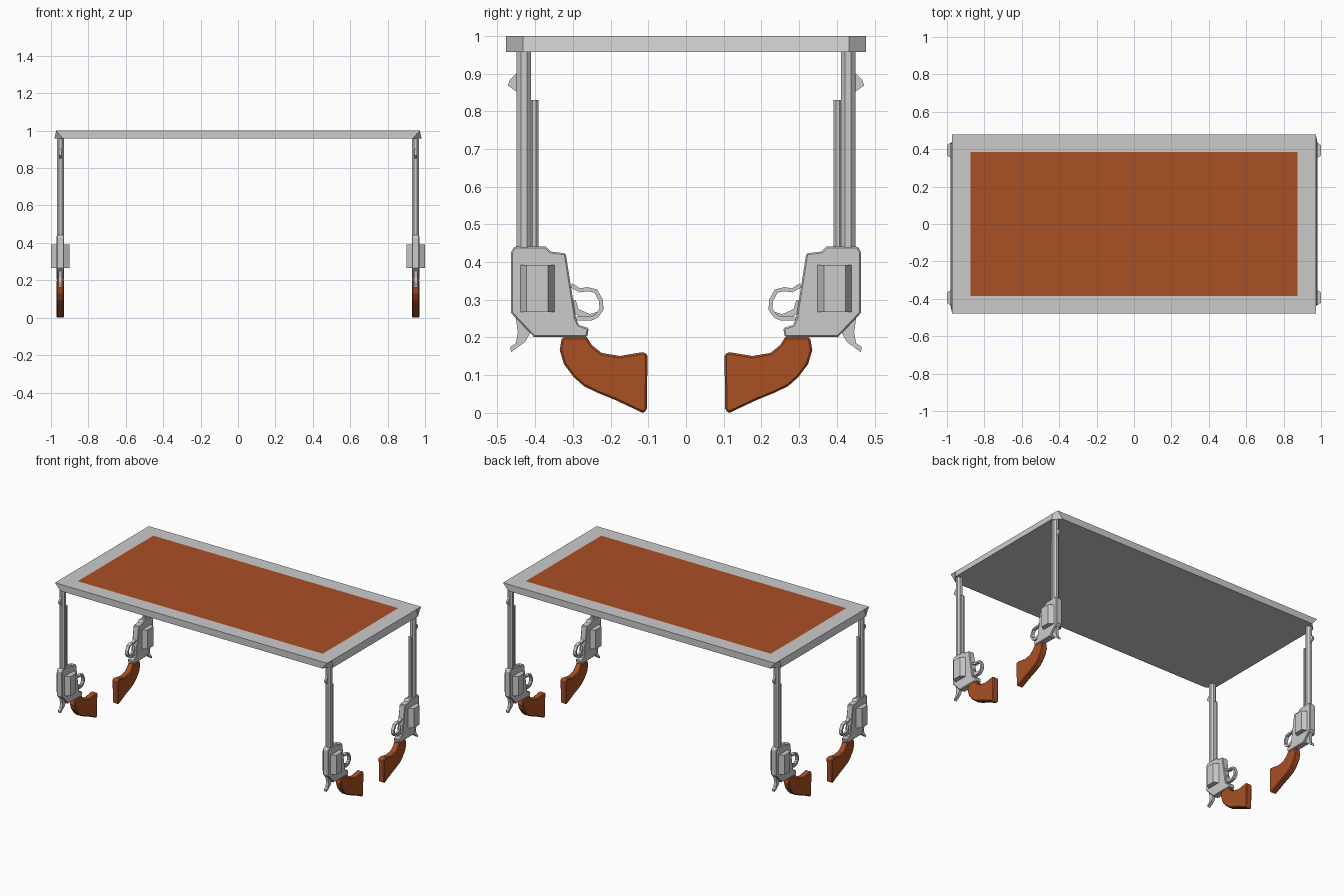
import bpy, bmesh, math
from mathutils import Vector

if "Cube" in bpy.data.objects:
    bpy.data.objects.remove(bpy.data.objects["Cube"])

LEG_X = 0.95

orange = bpy.data.materials.new("orange_wood")
orange.diffuse_color = (0.40, 0.08, 0.018, 1)
orange.use_nodes = True
orange.node_tree.nodes["Principled BSDF"].inputs["Base Color"].default_value = orange.diffuse_color


def finish(name, bm, mat=None, bevel=0, mirror=True):
    """Turn a bmesh into an object, optionally chamfered and mirrored to all four legs."""
    bmesh.ops.recalc_face_normals(bm, faces=bm.faces)
    me = bpy.data.meshes.new(name)
    bm.to_mesh(me)
    bm.free()
    ob = bpy.data.objects.new(name, me)
    bpy.context.collection.objects.link(ob)
    if mat:
        me.materials.append(mat)
    if bevel:
        b = ob.modifiers.new("chamfer", 'BEVEL')
        b.width, b.segments = bevel, 1
        b.limit_method, b.angle_limit = 'ANGLE', math.radians(60)
    if mirror:
        m = ob.modifiers.new("four_legs", 'MIRROR')
        m.use_axis = (True, True, False)
        m.use_mirror_merge = False
    return ob


def plate(name, pts, half, mat=None, bevel=0):
    """Side profile (y, z) extruded across x around the leg centre."""
    bm = bmesh.new()
    f = bm.faces.new([bm.verts.new((LEG_X - half, y, z)) for y, z in pts])
    r = bmesh.ops.extrude_face_region(bm, geom=[f])
    bmesh.ops.translate(bm, vec=(2 * half, 0, 0),
                        verts=[v for v in r['geom'] if isinstance(v, bmesh.types.BMVert)])
    return finish(name, bm, mat, bevel)


def prism(name, y, z0, z1, r, sides, turn):
    """Upright n-sided column at the leg centre."""
    bm = bmesh.new()
    rings = []
    for z in (z0, z1):
        rings.append([bm.verts.new((LEG_X + r * math.sin(a), y + r * math.cos(a), z))
                      for a in (turn + i * math.tau / sides for i in range(sides))])
    for i in range(sides):
        j = (i + 1) % sides
        bm.faces.new((rings[0][i], rings[0][j], rings[1][j], rings[1][i]))
    bm.faces.new(rings[0])
    bm.faces.new(rings[1])
    return finish(name, bm)


def strip(name, path, t, half):
    """Bent flat bar following a side path (y, z) with thickness t."""
    p = [Vector(q) for q in path]
    outer, inner = [], []
    for i, q in enumerate(p):
        d = (p[min(i + 1, len(p) - 1)] - p[max(i - 1, 0)]).normalized()
        n = Vector((-d.y, d.x)) * t / 2
        outer.append(q + n)
        inner.append(q - n)
    return plate(name, outer + inner[::-1], half)


# Table top: frame with cut-back lower corners and an open centre
bm = bmesh.new()
top, low = [], []
for sx, sy, flip in ((1, 1, 0), (-1, 1, 1), (-1, -1, 0), (1, -1, 1)):
    corner = [((0.972, 0.432), (0.982, 0.432)), ((0.972, 0.478), (0.935, 0.478))]
    for t, b in (corner[::-1] if flip else corner):
        top.append(bm.verts.new((sx * t[0], sy * t[1], 1.0)))
        low.append(bm.verts.new((sx * b[0], sy * b[1], 0.957)))
for i in range(8):
    j = (i + 1) % 8
    bm.faces.new((low[i], low[j], top[j], top[i]))
bm.faces.new(low)
hole = [bm.verts.new((sx * 0.875, sy * 0.385, 1.0))
        for sx, sy in ((1, 1), (-1, 1), (-1, -1), (1, -1))]
for k in range(4):
    a, b, c = top[2 * k], top[2 * k + 1], top[(2 * k + 2) % 8]
    nxt = hole[(k + 1) % 4]
    bm.faces.new((a, b, hole[k]))
    bm.faces.new((b, c, nxt, hole[k]))
finish("table_top_frame", bm, mirror=False)

# Inlaid panel
bm = bmesh.new()
bm.faces.new([bm.verts.new((sx * 0.875, sy * 0.385, 1.0))
              for sx, sy in ((1, 1), (-1, 1), (-1, -1), (1, -1))])
finish("table_top_inlay", bm, orange, mirror=False)

# Leg uprights: octagonal barrel, ejector tube, hexagonal cylinder
prism("barrel", 0.430, 0.43, 0.958, 0.0205, 8, math.pi / 8)
prism("ejector_tube", 0.402, 0.42, 0.83, 0.012, 8, math.pi / 8)
prism("cylinder", 0.394, 0.267, 0.392, 0.057, 6, 0)

# Sight, frame, hammer
plate("front_sight", [(0.44, 0.902), (0.449, 0.902), (0.468, 0.882), (0.472, 0.868),
                      (0.449, 0.852), (0.44, 0.852)], 0.006)
plate("leg_frame", [(0.464, 0.426), (0.456, 0.441), (0.372, 0.441), (0.359, 0.428),
                    (0.319, 0.423), (0.292, 0.251), (0.284, 0.233), (0.258, 0.225),
                    (0.262, 0.201), (0.403, 0.201), (0.464, 0.265)], 0.02, bevel=0.004)
plate("hammer", [(0.44, 0.27), (0.451, 0.25), (0.446, 0.214), (0.451, 0.185), (0.466, 0.175),
                 (0.464, 0.161), (0.427, 0.188), (0.413, 0.212), (0.40, 0.22)], 0.009)

# Trigger guard and trigger
strip("trigger_guard", [(0.305, 0.338), (0.296, 0.334), (0.282, 0.325), (0.261, 0.328),
                        (0.239, 0.323), (0.226, 0.299), (0.224, 0.275), (0.237, 0.257),
                        (0.252, 0.250), (0.29, 0.250)], 0.011, 0.01)
plate("trigger", [(0.302, 0.30), (0.293, 0.30), (0.285, 0.275), (0.255, 0.262), (0.234, 0.268),
                  (0.232, 0.260), (0.255, 0.253), (0.28, 0.255), (0.30, 0.265)], 0.006)

# Curved wooden grip forming the foot
plate("grip", [(0.329, 0.201), (0.335, 0.167), (0.324, 0.13), (0.298, 0.095), (0.271, 0.071),
               (0.234, 0.053), (0.187, 0.034), (0.115, 0.0), (0.104, 0.006), (0.102, 0.156),
               (0.115, 0.161), (0.176, 0.151), (0.224, 0.159), (0.25, 0.18), (0.263, 0.201)],
      0.02, orange, bevel=0.005)
